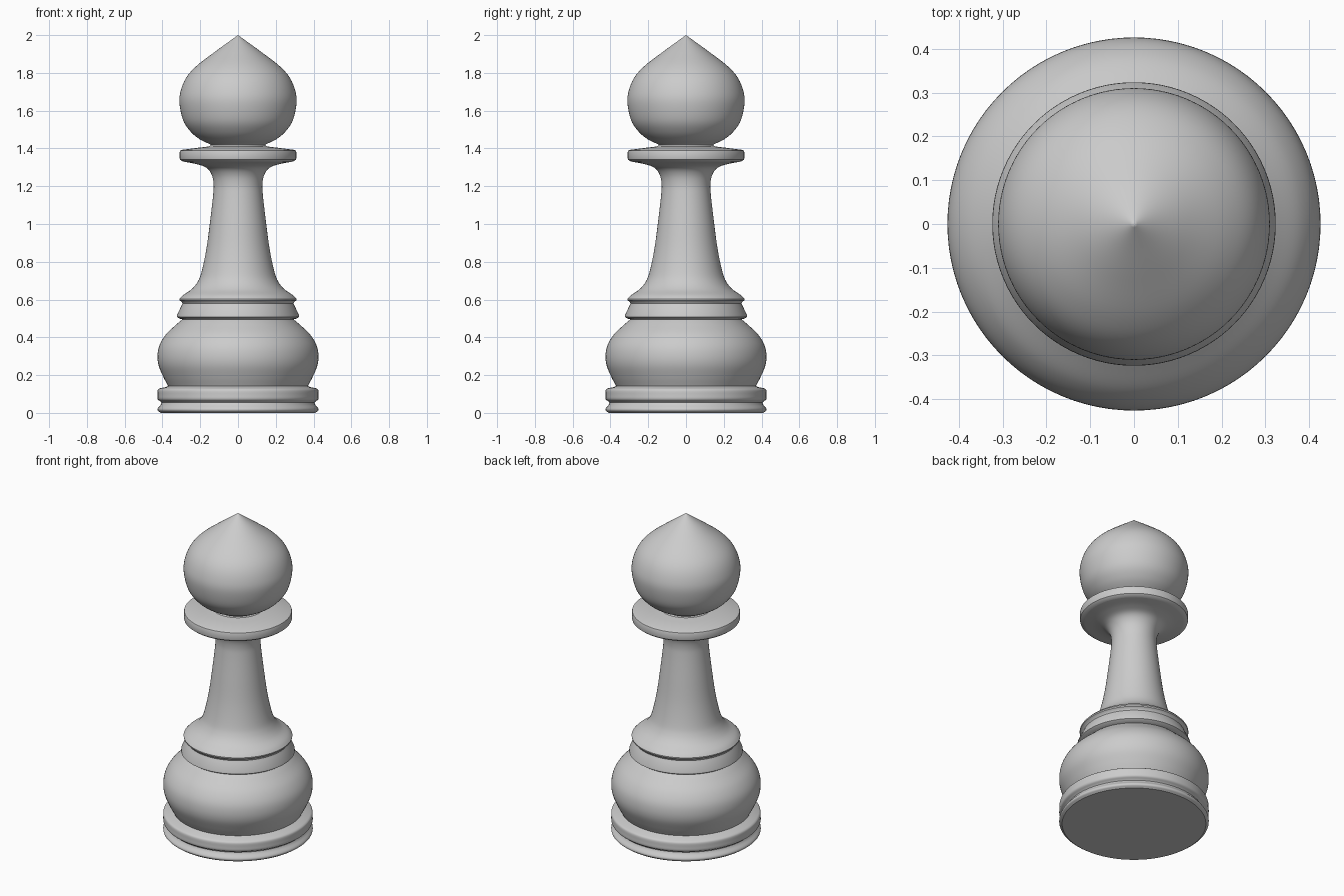
import bpy, bmesh, math
from mathutils import Vector

SIDES = 96


def smooth(pts, steps=6):
    """Catmull-Rom curve through (radius, height) points."""
    p = [Vector(q) for q in pts]
    p = [2 * p[0] - p[1]] + p + [2 * p[-1] - p[-2]]
    out = []
    for a, b, c, d in zip(p, p[1:], p[2:], p[3:]):
        for i in range(steps):
            t = i / steps
            v = 0.5 * (2 * b + (c - a) * t + (2 * a - 5 * b + 4 * c - d) * t * t
                       + (3 * b - a - 3 * c + d) * t ** 3)
            out.append((max(v.x, 0), v.y))
    return out + [tuple(pts[-1])]


def lathe(name, profile):
    """Turn a profile, listed from bottom to top, around the z axis."""
    bm = bmesh.new()
    rings = []
    for r, z in profile:
        n = 1 if r < 1e-4 else SIDES
        rings.append([bm.verts.new((r * math.cos(2 * math.pi * i / SIDES),
                                    r * math.sin(2 * math.pi * i / SIDES), z))
                      for i in range(n)])
    for lo, hi in zip(rings, rings[1:]):
        for i in range(SIDES):
            j = (i + 1) % SIDES
            if len(lo) == 1:
                bm.faces.new((lo[0], hi[j], hi[i]))
            elif len(hi) == 1:
                bm.faces.new((lo[i], lo[j], hi[0]))
            else:
                bm.faces.new((lo[i], lo[j], hi[j], hi[i]))
    mesh = bpy.data.meshes.new(name)
    bm.to_mesh(mesh)
    bm.free()
    ob = bpy.data.objects.new(name, mesh)
    bpy.context.collection.objects.link(ob)
    bpy.ops.object.select_all(action='DESELECT')
    bpy.context.view_layer.objects.active = ob
    ob.select_set(True)
    bpy.ops.object.shade_smooth_by_angle(angle=math.radians(35))


# Two stacked rings at the foot, closed underneath
lathe("base_rings", [(0, 0), (0.41, 0.0)]
      + smooth([(0.415, 0.004), (0.425, 0.012), (0.425, 0.024), (0.41, 0.042), (0.404, 0.054)], 3)
      + smooth([(0.41, 0.06), (0.425, 0.072), (0.426, 0.095), (0.425, 0.12), (0.415, 0.13)], 3)
      + [(0.38, 0.137), (0.37, 0.142)])

# Rounded belly
lathe("belly", smooth([(0.37, 0.142), (0.395, 0.19), (0.42, 0.25), (0.426, 0.305),
                       (0.415, 0.36), (0.382, 0.415), (0.33, 0.465), (0.295, 0.495)]))

# Tapered waist band with an upper lip
lathe("waist_band", [(0.295, 0.495), (0.312, 0.5), (0.324, 0.508), (0.323, 0.518),
                     (0.3, 0.566), (0.294, 0.579), (0.298, 0.588), (0.309, 0.596), (0.31, 0.604)])

# Slender stem flaring at both ends
lathe("stem", smooth([(0.31, 0.604), (0.29, 0.624), (0.245, 0.655), (0.213, 0.695),
                      (0.192, 0.75), (0.167, 0.87), (0.147, 1.02), (0.132, 1.15),
                      (0.129, 1.21), (0.139, 1.26), (0.166, 1.297), (0.215, 1.316),
                      (0.282, 1.329)]))

# Disc collar
lathe("collar", [(0.282, 1.329), (0.297, 1.333), (0.307, 1.341), (0.309, 1.35), (0.309, 1.378),
                 (0.306, 1.388), (0.295, 1.393), (0.2, 1.405), (0.15, 1.411)])

# Onion-shaped head with a pointed tip
lathe("head", smooth([(0.15, 1.411), (0.149, 1.422), (0.2, 1.447), (0.25, 1.488), (0.29, 1.548),
                      (0.31, 1.64), (0.302, 1.71), (0.272, 1.778), (0.218, 1.838),
                      (0.13, 1.906), (0.05, 1.964), (0, 2.0)]))
